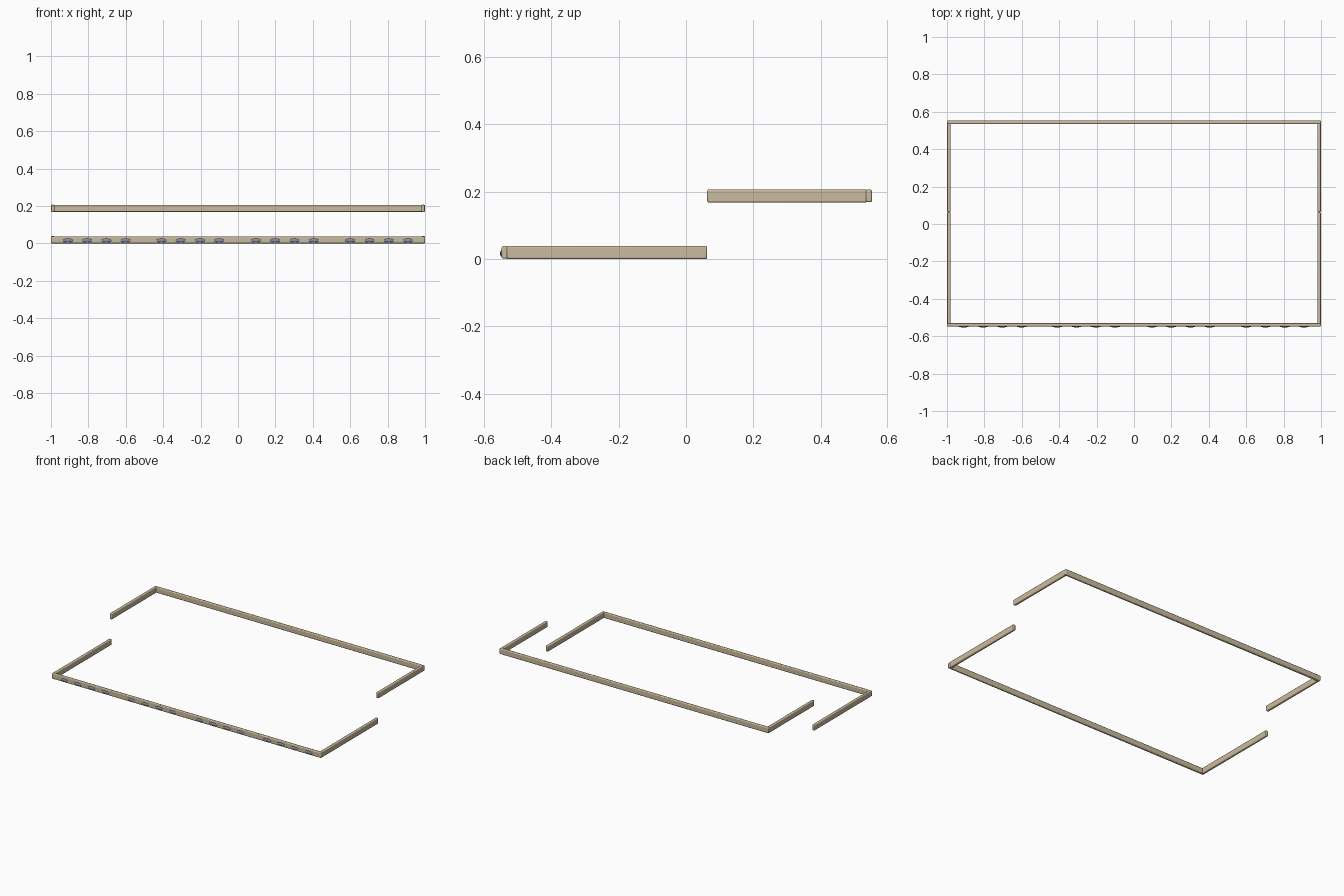
import bpy
from math import pi

if "Cube" in bpy.data.objects:
    bpy.data.objects.remove(bpy.data.objects["Cube"])

def material(name, color):
    m = bpy.data.materials.new(name)
    m.diffuse_color = color
    m.use_nodes = True
    m.node_tree.nodes["Principled BSDF"].inputs["Base Color"].default_value = m.diffuse_color
    return m

WOOD = material("tan", (0.60, 0.50, 0.34, 1))
LAMP = material("blue_grey", (0.25, 0.29, 0.38, 1))

def bar(name, x0, x1, y0, y1, z0, z1, r=0.005):
    bpy.ops.mesh.primitive_cube_add(size=1, location=((x0+x1)/2, (y0+y1)/2, (z0+z1)/2))
    o = bpy.context.object
    o.name = name
    o.scale = (x1-x0, y1-y0, z1-z0)
    bpy.ops.object.transform_apply(location=False, rotation=False, scale=True)
    b = o.modifiers.new("rounding", "BEVEL")
    b.width, b.segments = r, 3
    o.data.materials.append(WOOD)
    bpy.ops.object.shade_smooth_by_angle(angle=pi/6)

H, W = 0.039, 0.019
LIFT = 0.168
JOINT = 0.063

# long bars of the low front half and the raised rear half
bar("front_bar", -1, 1, -0.548, -0.530, 0.001, H-0.001)
bar("rear_bar", -1, 1, 0.534, 0.553, LIFT+0.001, LIFT+H-0.001)

# side bars
for side, s in (("left", -1), ("right", 1)):
    x0, x1 = sorted((s*0.999, s*(1-W)))
    bar(side + "_front_side_bar", x0, x1, -0.534, JOINT, 0, H)
    bar(side + "_rear_side_bar", x0, x1, JOINT, 0.538, LIFT, LIFT+H)

# four groups of four flattened studs along the front bar
for g, start in enumerate((-0.91, -0.41, 0.096, 0.60)):
    for i in range(4):
        bpy.ops.mesh.primitive_uv_sphere_add(segments=16, ring_count=8, radius=1,
                                             location=(start + i*0.103, -0.546, 0.016))
        o = bpy.context.object
        o.name = f"stud_{g+1}_{i+1}"
        o.scale = (0.029, 0.007, 0.010)
        o.data.materials.append(LAMP)
        bpy.ops.object.shade_smooth_by_angle(angle=pi/4)
